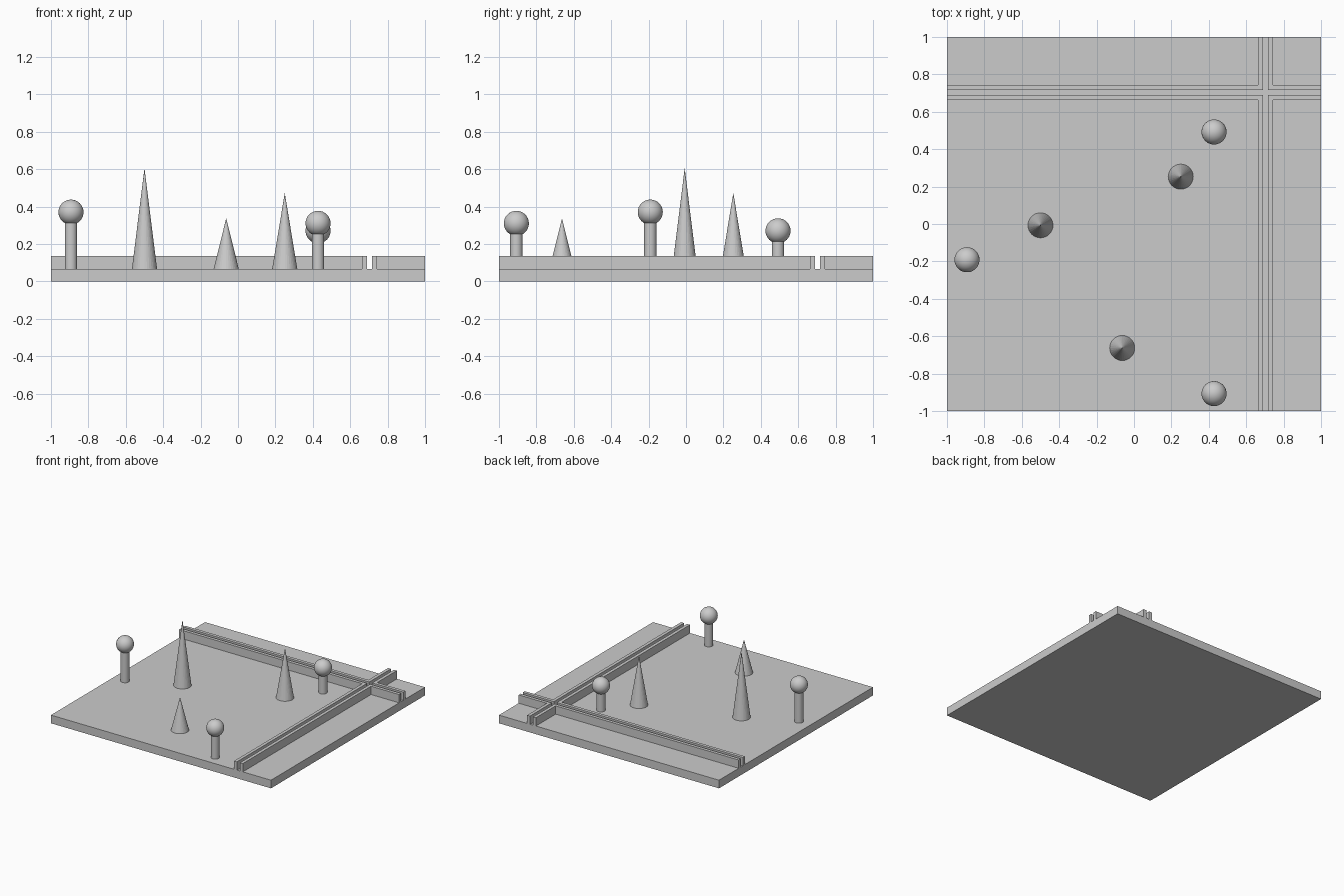
import bpy
import math

cube = bpy.data.objects.get("Cube")
if cube:
    bpy.data.objects.remove(cube, do_unlink=True)

# One plain grey for the whole model
grey = bpy.data.materials.new("light_grey")
grey.use_nodes = True
colour = (0.6, 0.6, 0.6, 1)
grey.diffuse_color = colour
grey.node_tree.nodes["Principled BSDF"].inputs["Base Color"].default_value = colour

GROUND = 0.067
WALL_TOP = 0.135
INNER, OUTER = 0.0135, 0.04   # channel half width, wall outer offset
CROSS = 0.704                 # crossing centre in x and y


def finish(name, smooth=False):
    obj = bpy.context.object
    obj.name = name
    obj.data.materials.append(grey)
    if smooth:
        bpy.ops.object.shade_smooth_by_angle(angle=math.radians(40))
    return obj


def box(name, low, high):
    centre = [(a + b) / 2 for a, b in zip(low, high)]
    bpy.ops.mesh.primitive_cube_add(size=1, location=centre)
    bpy.context.object.scale = [b - a for a, b in zip(low, high)]
    bpy.ops.object.transform_apply(location=False, rotation=False, scale=True)
    return finish(name)


def corner_wall(name, sx, sy):
    """L-shaped wall lining one quadrant of the crossing channels."""
    ex, ey = sx, sy  # outer ends lie on the ground plate edges
    points = [(ex, CROSS + sy * INNER),
              (CROSS + sx * INNER, CROSS + sy * INNER),
              (CROSS + sx * INNER, ey),
              (CROSS + sx * OUTER, ey),
              (CROSS + sx * OUTER, CROSS + sy * OUTER),
              (ex, CROSS + sy * OUTER)]
    if sx * sy < 0:
        points.reverse()
    n = len(points)
    verts = [(x, y, z) for z in (GROUND, WALL_TOP) for x, y in points]
    faces = [list(range(n)), list(range(2 * n - 1, n - 1, -1))]
    faces += [[i, i + n, (i + 1) % n + n, (i + 1) % n] for i in range(n)]
    mesh = bpy.data.meshes.new(name)
    mesh.from_pydata(verts, [], faces)
    obj = bpy.data.objects.new(name, mesh)
    bpy.context.collection.objects.link(obj)
    bpy.context.view_layer.objects.active = obj
    # Make all normals point outward
    bpy.ops.object.select_all(action='DESELECT')
    obj.select_set(True)
    bpy.ops.object.mode_set(mode='EDIT')
    bpy.ops.mesh.select_all(action='SELECT')
    bpy.ops.mesh.normals_make_consistent(inside=False)
    bpy.ops.object.mode_set(mode='OBJECT')
    finish(name)


def pine(index, x, y, top):
    height = top - GROUND
    bpy.ops.mesh.primitive_cone_add(vertices=32, radius1=0.067, depth=height,
                                    location=(x, y, GROUND + height / 2))
    finish(f"pine_tree_{index}")


def round_tree(index, x, y, crown_z):
    height = crown_z - GROUND
    bpy.ops.mesh.primitive_cylinder_add(vertices=32, radius=0.033, depth=height,
                                        location=(x, y, GROUND + height / 2))
    finish(f"tree_trunk_{index}", smooth=True)
    bpy.ops.mesh.primitive_uv_sphere_add(segments=32, ring_count=16, radius=0.067,
                                         location=(x, y, crown_z))
    finish(f"tree_crown_{index}", smooth=True)


# Ground plate
box("ground_plate", (-1, -1, 0), (1, 1, GROUND))

# Walls of the two crossing channels
for side, sx in (("right", -1), ("left", 1)):
    for end, sy in (("front", -1), ("back", 1)):
        corner_wall(f"channel_wall_{end}_{side}", sx, sy)

# Trees
for i, spot in enumerate([(-0.5, -0.007, 0.605), (-0.063, -0.663, 0.337),
                          (0.25, 0.253, 0.472)], 1):
    pine(i, *spot)
for i, spot in enumerate([(-0.893, -0.191, 0.37), (0.428, -0.907, 0.31),
                          (0.428, 0.492, 0.27)], 1):
    round_tree(i, *spot)
